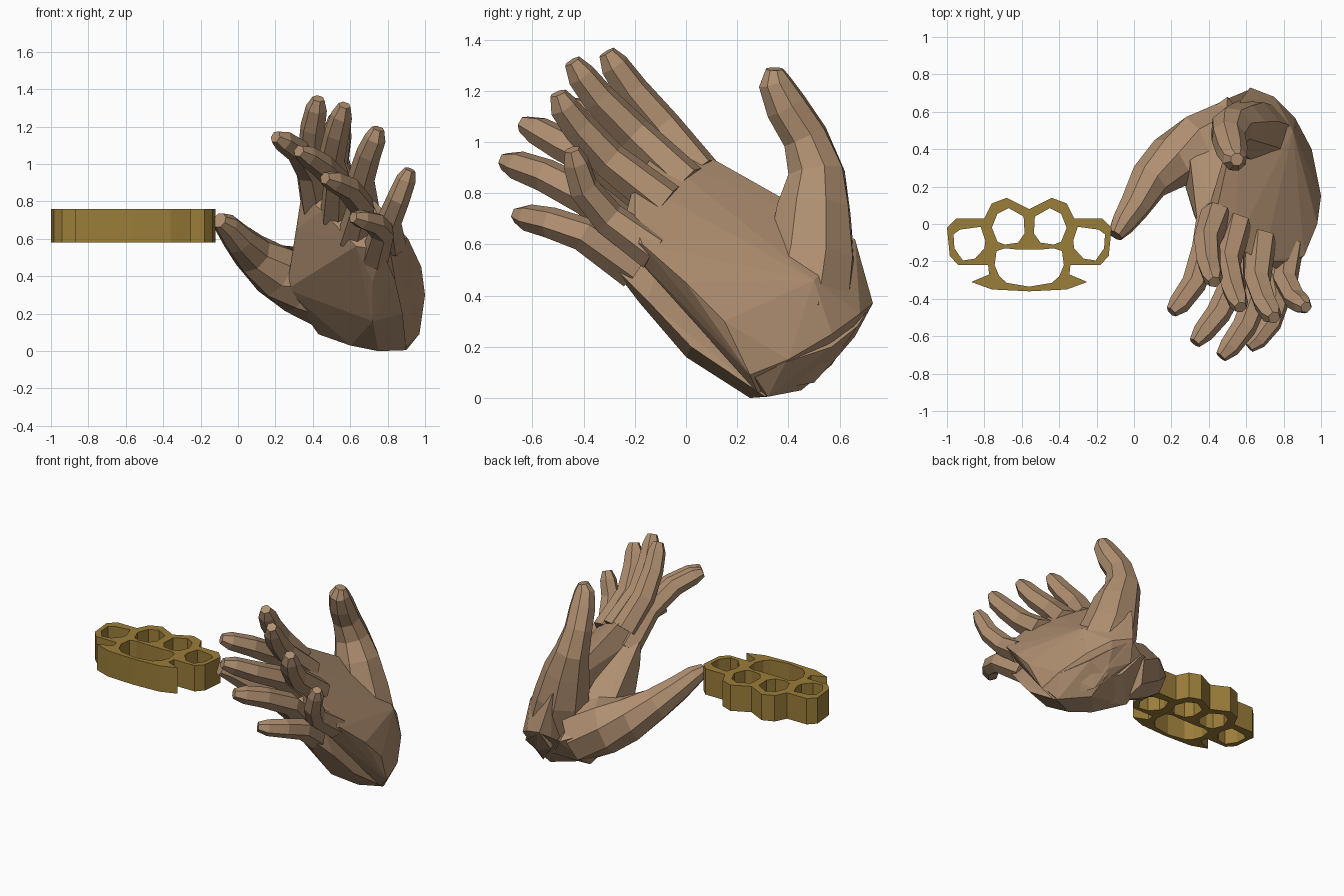
import bpy, bmesh, math
from mathutils import Vector


def material(name, rgb):
    m = bpy.data.materials.new(name)
    m.diffuse_color = (*rgb, 1)
    return m


skin = material("skin", (0.43, 0.275, 0.165))
brass = material("brass", (0.325, 0.205, 0.042))


def finish(name, bm, mat):
    bmesh.ops.recalc_face_normals(bm, faces=bm.faces)
    me = bpy.data.meshes.new(name)
    bm.to_mesh(me)
    bm.free()
    me.materials.append(mat)
    ob = bpy.data.objects.new(name, me)
    bpy.context.collection.objects.link(ob)
    return ob


def hull(name, pts):
    """Faceted palm body stretched over a few points."""
    bm = bmesh.new()
    for p in pts:
        bm.verts.new(p)
    res = bmesh.ops.convex_hull(bm, input=bm.verts)
    loose = [g for g in res["geom_interior"] if isinstance(g, bmesh.types.BMVert)]
    bmesh.ops.delete(bm, geom=loose, context='VERTS')
    finish(name, bm, skin)


def limb(name, path, radii, sides=6):
    """Tapered low-poly tube with a blunt tip."""
    bm = bmesh.new()
    path = [Vector(p) for p in path]
    rings = []
    for i, (p, r) in enumerate(zip(path, radii)):
        d = (path[min(i + 1, len(path) - 1)] - path[max(i - 1, 0)]).normalized()
        a = d.cross(Vector((1, 0.3, 0))).normalized()
        b = d.cross(a)
        rings.append([bm.verts.new(p + r * (math.cos(t) * a + math.sin(t) * b))
                      for t in (math.tau * k / sides for k in range(sides))])
    for lo, hi in zip(rings, rings[1:]):
        for k in range(sides):
            n = (k + 1) % sides
            bm.faces.new((lo[k], lo[n], hi[n], hi[k]))
    bm.faces.new(rings[0])
    bm.faces.new(rings[-1])
    finish(name, bm, skin)


# upper hand: palm and wrist
hull("upper_palm", [
    (0.62, 0.73, 0.37), (0.75, 0.68, 0.33), (0.86, 0.57, 0.25), (0.95, 0.40, 0.15),
    (0.97, 0.25, 0.09), (0.90, 0.28, 0.02), (0.75, 0.50, 0.06), (0.58, 0.66, 0.24),
    (0.72, 0.60, 0.17), (1.00, 0.15, 0.30), (0.98, 0.00, 0.45), (0.91, -0.17, 0.60),
    (0.80, -0.26, 0.62), (0.84, -0.20, 0.68), (0.69, -0.20, 0.85), (0.54, -0.12, 0.96),
    (0.42, -0.03, 1.01), (0.46, 0.22, 0.79), (0.57, 0.66, 0.62), (0.85, 0.50, 0.46),
    (0.39, 0.05, 0.80)])

# lower hand: palm and wrist
hull("lower_palm", [
    (0.75, 0.25, 0.0), (0.90, 0.31, 0.005), (0.60, 0.30, 0.03), (0.43, 0.44, 0.09),
    (0.60, 0.60, 0.18), (0.50, 0.68, 0.32), (0.28, 0.52, 0.40), (0.72, 0.00, 0.16),
    (0.88, 0.02, 0.20), (0.72, -0.18, 0.37), (0.84, -0.15, 0.38), (0.63, -0.30, 0.56),
    (0.77, -0.31, 0.54), (0.34, 0.00, 0.84), (0.32, 0.05, 0.66), (0.31, 0.19, 0.60),
    (0.45, 0.00, 0.90), (0.45, -0.14, 0.75), (0.26, 0.25, 0.33)])

# joined heels at the wrist
hull("wrist", [
    (0.62, 0.72, 0.36), (0.50, 0.67, 0.32), (0.45, 0.42, 0.10),
    (0.74, 0.67, 0.28), (0.84, 0.57, 0.20), (0.71, 0.57, 0.13), (0.73, 0.45, 0.03),
    (0.90, 0.32, 0.005), (0.96, 0.27, 0.08), (0.95, 0.39, 0.14), (0.60, 0.32, 0.03),
    (0.76, 0.25, 0.0)])

# fingers, each from knuckle to tip
fingers = {
    "upper_index": [(0.44, 0.05, 0.88), (0.39, -0.09, 1.06), (0.40, -0.21, 1.20), (0.42, -0.28, 1.30), (0.43, -0.31, 1.35)],
    "upper_middle": [(0.55, 0.00, 0.84), (0.50, -0.20, 1.03), (0.53, -0.34, 1.17), (0.555, -0.41, 1.26), (0.57, -0.445, 1.315)],
    "upper_ring": [(0.68, -0.08, 0.76), (0.66, -0.30, 0.93), (0.70, -0.42, 1.06), (0.735, -0.48, 1.14), (0.75, -0.50, 1.19)],
    "upper_little": [(0.83, -0.12, 0.57), (0.81, -0.30, 0.70), (0.86, -0.40, 0.82), (0.90, -0.43, 0.92), (0.92, -0.445, 0.97)],
    "lower_index": [(0.42, 0.05, 0.75), (0.38, -0.14, 0.96), (0.32, -0.32, 1.07), (0.24, -0.43, 1.125), (0.20, -0.47, 1.145)],
    "lower_middle": [(0.52, -0.10, 0.72), (0.53, -0.32, 0.91), (0.45, -0.48, 0.99), (0.37, -0.58, 1.045), (0.325, -0.635, 1.07)],
    "lower_ring": [(0.61, -0.17, 0.60), (0.66, -0.38, 0.78), (0.59, -0.55, 0.87), (0.51, -0.66, 0.91), (0.465, -0.71, 0.925)],
    "lower_little": [(0.73, -0.20, 0.50), (0.77, -0.40, 0.64), (0.73, -0.53, 0.685), (0.66, -0.62, 0.705), (0.615, -0.66, 0.715)],
}
for name, path in fingers.items():
    s = 0.92 if "little" in name else 1
    limb(name + "_finger", path, [r * s for r in (0.085, 0.074, 0.067, 0.058, 0.034)])

# thumbs, thickening into the heel of each hand
limb("upper_thumb", [(0.68, 0.45, 0.32), (0.61, 0.49, 0.55), (0.565, 0.50, 0.74), (0.52, 0.51, 0.88),
                     (0.505, 0.465, 1.02), (0.525, 0.39, 1.14), (0.54, 0.345, 1.235), (0.55, 0.345, 1.285)],
     [0.20, 0.18, 0.15, 0.115, 0.092, 0.085, 0.066, 0.035], 8)
limb("lower_thumb", [(0.52, 0.46, 0.30), (0.33, 0.40, 0.38), (0.20, 0.33, 0.43), (0.08, 0.23, 0.52),
                     (0.00, 0.09, 0.60), (-0.06, 0.00, 0.67), (-0.10, -0.06, 0.70)],
     [0.20, 0.185, 0.15, 0.112, 0.086, 0.067, 0.042], 8)

# knuckle duster: mirrored flat outline with five holes, extruded
CX = -0.56


def mirrored(half):
    """Close a half outline given as offsets from the centre line."""
    return half + [(-x, y) for x, y in reversed(half) if x > 0]


outer = mirrored([(0, 0.08), (0.12, 0.14), (0.20, 0.11), (0.24, 0.03), (0.39, 0.03),
                  (0.44, -0.02), (0.425, -0.17), (0.38, -0.22), (0.22, -0.22),
                  (0.215, -0.27), (0.31, -0.31), (0.20, -0.35), (0, -0.36)])
grip = mirrored([(0, -0.135), (0.08, -0.135), (0.13, -0.13), (0.175, -0.145), (0.185, -0.22),
                 (0.16, -0.28), (0.12, -0.315), (0, -0.335)])
inner_hole = [(0.03, 0.04), (0.11, 0.085), (0.17, 0.055), (0.20, -0.02), (0.17, -0.095),
              (0.13, -0.11), (0.06, -0.10), (0.025, -0.05)]
outer_hole = [(0.26, -0.015), (0.37, -0.03), (0.405, -0.055), (0.40, -0.13),
              (0.355, -0.195), (0.29, -0.185), (0.24, -0.13), (0.235, -0.09)]
loops = [outer, grip]
for h in (inner_hole, outer_hole):
    loops += [h, [(-x, y) for x, y in reversed(h)]]

cu = bpy.data.curves.new("knuckle_duster", 'CURVE')
cu.dimensions = '2D'
cu.fill_mode = 'BOTH'
cu.extrude = 0.09
for loop in loops:
    sp = cu.splines.new('POLY')
    sp.points.add(len(loop) - 1)
    for pt, (x, y) in zip(sp.points, loop):
        pt.co = (CX + x, y, 0, 1)
    sp.use_cyclic_u = True
    sp.use_smooth = False
cu.materials.append(brass)
duster = bpy.data.objects.new("knuckle_duster", cu)
duster.location.z = 0.67
bpy.context.collection.objects.link(duster)
bpy.context.view_layer.objects.active = duster
duster.select_set(True)
bpy.ops.object.convert(target='MESH')
